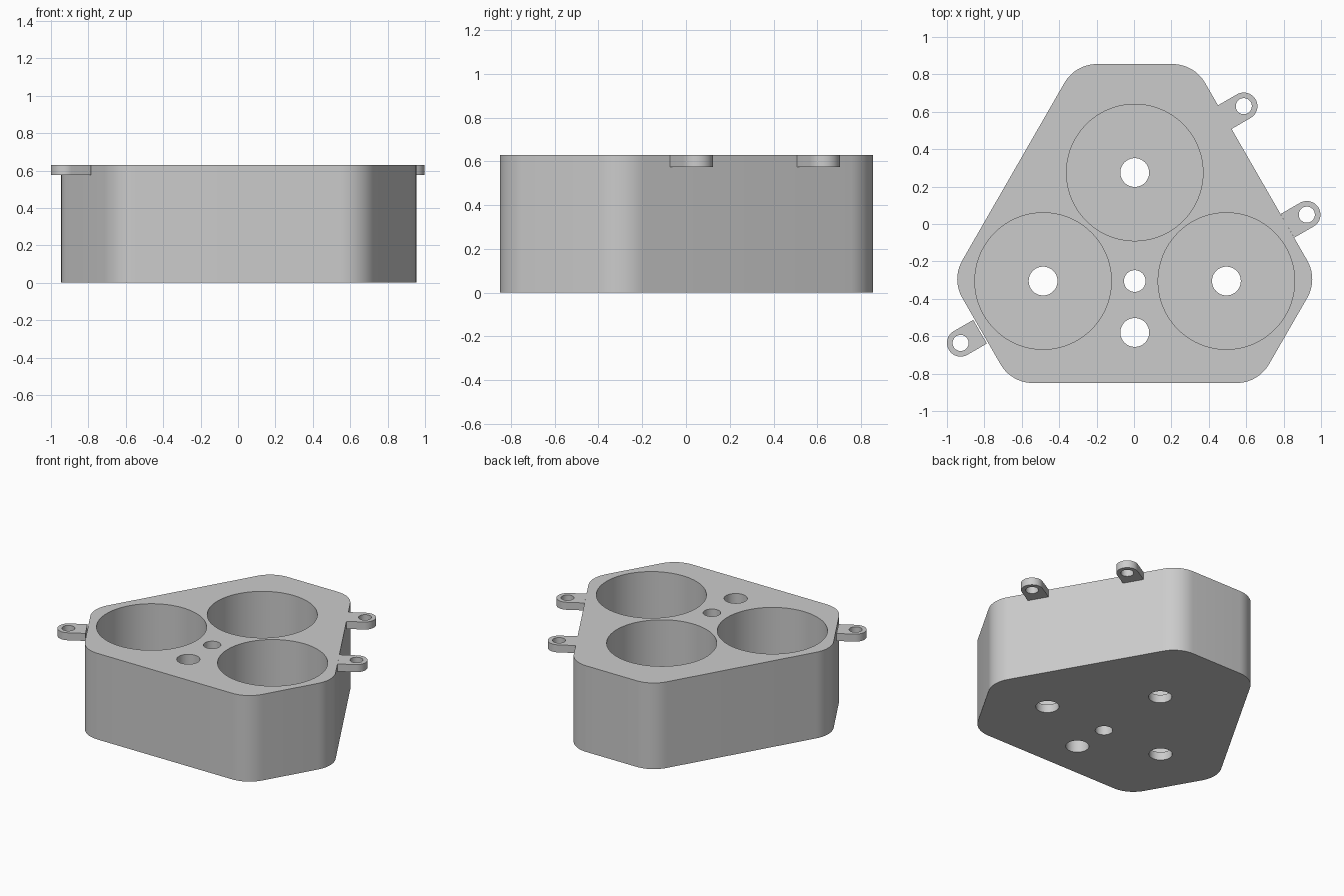
import bpy
import bmesh
from math import cos, sin, radians, pi

cube = bpy.data.objects.get("Cube")
if cube:
    bpy.data.objects.remove(cube, do_unlink=True)

HEIGHT = 0.63
FLOOR = 0.06
TAB_Z = 0.575
CENTRE_X = 0.004

grey = bpy.data.materials.new("plain_grey")
grey.use_nodes = True
colour = (0.6, 0.6, 0.6, 1)
grey.diffuse_color = colour
grey.node_tree.nodes["Principled BSDF"].inputs["Base Color"].default_value = colour


def arc(cx, cy, radius, start, end, steps):
    angles = [radians(start + (end - start) * i / steps) for i in range(steps + 1)]
    return [(cx + radius * cos(a), cy + radius * sin(a)) for a in angles]


def prism(name, outline, z0, z1):
    """Extrude a closed counter-clockwise outline from z0 to z1."""
    bm = bmesh.new()
    face = bm.faces.new([bm.verts.new((x, y, z0)) for x, y in outline])
    top = bmesh.ops.extrude_face_region(bm, geom=[face])["geom"]
    moved = [v for v in top if isinstance(v, bmesh.types.BMVert)]
    bmesh.ops.translate(bm, verts=moved, vec=(0, 0, z1 - z0))
    bmesh.ops.recalc_face_normals(bm, faces=bm.faces)
    mesh = bpy.data.meshes.new(name)
    bm.to_mesh(mesh)
    bm.free()
    mesh.materials.append(grey)
    obj = bpy.data.objects.new(name, mesh)
    bpy.context.collection.objects.link(obj)
    return obj


def activate(obj):
    bpy.ops.object.select_all(action="DESELECT")
    obj.select_set(True)
    bpy.context.view_layer.objects.active = obj


def drill(obj, x, y, radius, z0, z1, sides=64):
    """Cut a round vertical hole and remove the cutter."""
    cutter = prism("cutter", arc(x, y, radius, 0, 360, sides)[:-1], z0, z1)
    mod = obj.modifiers.new("hole", "BOOLEAN")
    mod.operation = "DIFFERENCE"
    mod.solver = "EXACT"
    mod.object = cutter
    activate(obj)
    bpy.ops.object.modifier_apply(modifier=mod.name)
    bpy.data.objects.remove(cutter, do_unlink=True)


def finish(obj):
    activate(obj)
    bpy.ops.object.shade_smooth_by_angle(angle=radians(30))


# Body: six-sided block with rounded corners
CORNER_R = 0.2
corners = [(0.98, -0.295, 0), (0.318, 0.855, 60), (-0.318, 0.855, 120),
           (-0.98, -0.295, 180), (-0.66, -0.85, 240), (0.66, -0.85, 300)]
outline = []
for x, y, facing in corners:
    reach = CORNER_R / cos(pi / 6)
    cx = CENTRE_X + x - reach * cos(radians(facing))
    cy = y - reach * sin(radians(facing))
    outline += arc(cx, cy, CORNER_R, facing - 30, facing + 30, 10)
body = prism("body", outline, 0, HEIGHT)

# Three deep round pockets, each with a drain hole in its floor
for x, y in [(0, 0.275), (-0.49, -0.305), (0.49, -0.305)]:
    drill(body, CENTRE_X + x, y, 0.365, FLOOR, HEIGHT + 0.1, 96)
    drill(body, CENTRE_X + x, y, 0.077, -0.1, FLOOR + 0.1)

# Two through holes on the centre line
for y, radius in [(-0.305, 0.058), (-0.58, 0.077)]:
    drill(body, CENTRE_X, y, radius, -0.1, HEIGHT + 0.1)
finish(body)

# Mounting tabs: round-ended lugs with a screw hole, flush with the top
TAB_R = 0.073
TAB_REACH = 0.12
for name, x, y, facing in [("back_left_tab", 0.587, 0.63, 30),
                           ("middle_left_tab", 0.924, 0.05, 30),
                           ("front_right_tab", -0.927, -0.636, 210)]:
    tip = arc(x, y, TAB_R, facing - 90, facing + 90, 24)
    dx = -TAB_REACH * cos(radians(facing))
    dy = -TAB_REACH * sin(radians(facing))
    root = [(px + dx, py + dy) for px, py in (tip[-1], tip[0])]
    tab = prism(name, tip + root, TAB_Z, HEIGHT)
    drill(tab, x, y, 0.043, TAB_Z - 0.1, HEIGHT + 0.1, 40)
    finish(tab)
